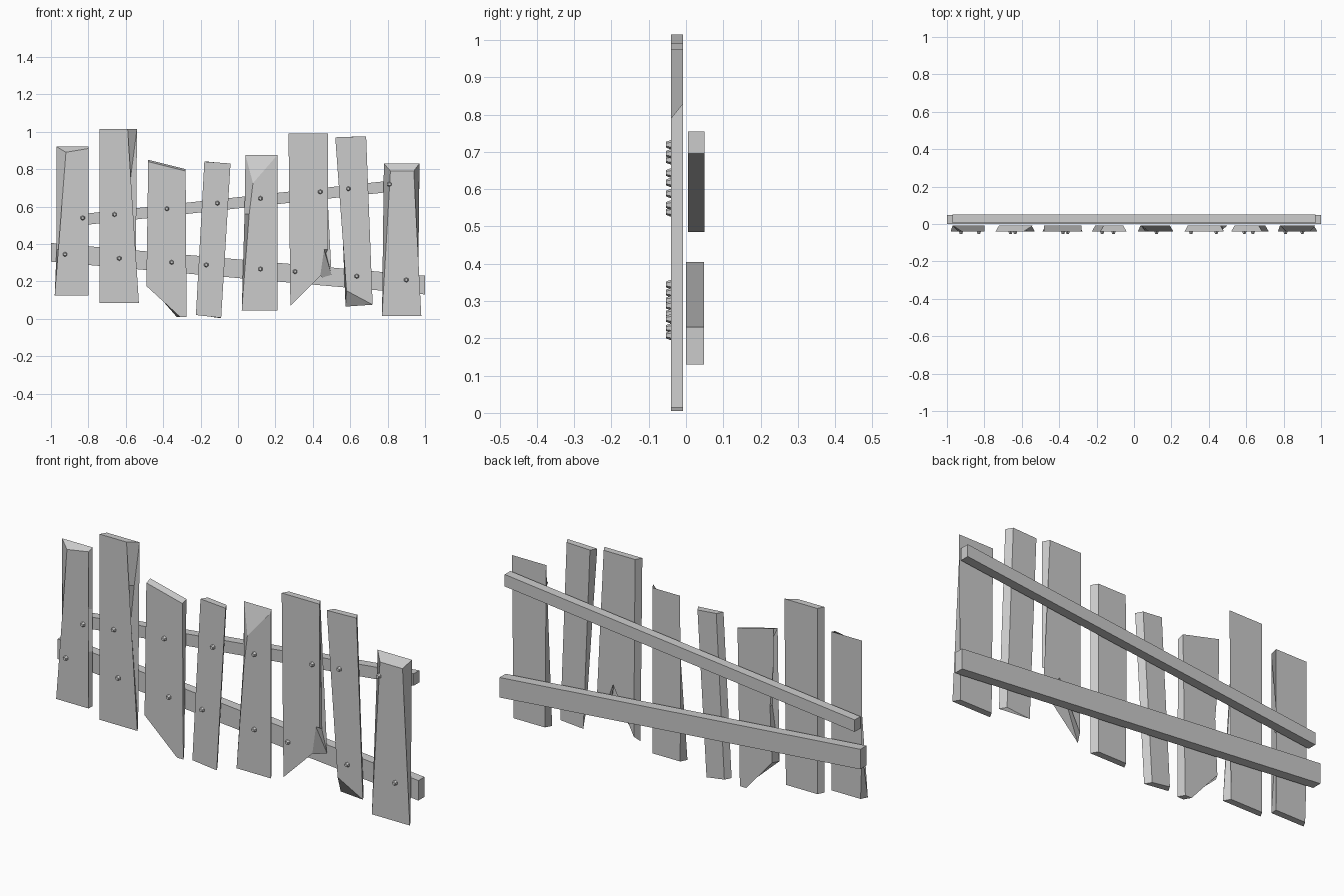
import bpy
import bmesh
from math import radians
from mathutils import Matrix

FRONT, BACK = -0.04, -0.008     # depth range of the planks
INSET = 0.018                   # planks narrow slightly towards the back

cube = bpy.data.objects.get("Cube")
if cube:
    bpy.data.objects.remove(cube, do_unlink=True)

# Single plain grey for wood and nails
grey = bpy.data.materials.new("plain_grey")
grey.use_nodes = True
colour = (0.6, 0.6, 0.6, 1)
grey.diffuse_color = colour
grey.node_tree.nodes["Principled BSDF"].inputs["Base Color"].default_value = colour


def finish(name, bm):
    """Turn a bmesh into a named, coloured object."""
    bmesh.ops.recalc_face_normals(bm, faces=bm.faces[:])
    mesh = bpy.data.meshes.new(name)
    bm.to_mesh(mesh)
    bm.free()
    mesh.materials.append(grey)
    obj = bpy.data.objects.new(name, mesh)
    bpy.context.collection.objects.link(obj)
    return obj


def loft(name, front, back, y_front, y_back):
    """Join a front outline and a back outline of (x, z) points."""
    bm = bmesh.new()
    near = [bm.verts.new((x, y_front, z)) for x, z in front]
    far = [bm.verts.new((x, y_back, z)) for x, z in back]
    bm.faces.new(near)
    bm.faces.new(far[::-1])
    count = len(near)
    for i in range(count):
        j = (i + 1) % count
        bm.faces.new((near[i], far[i], far[j], near[j]))
    bmesh.ops.triangulate(bm, faces=[f for f in bm.faces if len(f.verts) > 4])
    return finish(name, bm)


def plank(name, front, chips=None):
    """Board whose back outline is inset, except at the chipped corners."""
    chips = chips or {}
    middle = (min(x for x, z in front) + max(x for x, z in front)) / 2
    back = []
    for i, (x, z) in enumerate(front):
        inner = x + INSET if x < middle else x - INSET
        back.append(chips.get(i, (inner, z)))
    loft(name, front, back, FRONT, BACK)


def rail(name, left, right, height, y_front, y_back):
    """Sloping cross bar between two end centres."""
    (xa, za), (xb, zb) = left, right
    h = height / 2
    outline = [(xa, za + h), (xb, zb + h), (xb, zb - h), (xa, za - h)]
    loft(name, outline, outline, y_front, y_back)


def nail(name, x, z):
    """Small faceted nail head on the front of a plank."""
    bm = bmesh.new()
    place = Matrix.Translation((x, FRONT - 0.005, z)) @ Matrix.Rotation(radians(90), 4, "X")
    bmesh.ops.create_cone(bm, cap_ends=True, segments=6, radius1=0.014,
                          radius2=0.008, depth=0.016, matrix=place)
    finish(name, bm)


# Planks from the model's right to its left
plank("plank_split_edges",
      [(-0.92, 0.89), (-0.8, 0.91), (-0.85, 0.61), (-0.82, 0.4),
       (-0.8, 0.125), (-0.98, 0.125), (-0.94, 0.37)],
      {0: (-0.97, 0.92), 1: (-0.8, 0.92), 2: (-0.8, 0.61), 3: (-0.8, 0.4),
       4: (-0.8, 0.125), 6: (-0.97, 0.37)})
plank("plank_tall_notched",
      [(-0.74, 1.015), (-0.59, 1.015), (-0.61, 0.79), (-0.57, 0.61),
       (-0.53, 0.085), (-0.74, 0.085)],
      {1: (-0.54, 1.015), 2: (-0.57, 0.79)})
plank("plank_cut_corner",
      [(-0.48, 0.84), (-0.28, 0.79), (-0.275, 0.01), (-0.31, 0.01),
       (-0.49, 0.175), (-0.45, 0.45), (-0.43, 0.735)],
      {0: (-0.48, 0.85), 1: (-0.28, 0.8), 5: (-0.46, 0.45), 6: (-0.48, 0.68)})
plank("plank_narrow",
      [(-0.18, 0.84), (-0.04, 0.83), (-0.09, 0.005), (-0.225, 0.02)])
plank("plank_chipped_top",
      [(0.08, 0.725), (0.21, 0.875), (0.21, 0.045), (0.02, 0.045), (0.06, 0.56)],
      {0: (0.04, 0.875), 4: (0.035, 0.56)})
plank("plank_broken_bottom",
      [(0.27, 0.99), (0.48, 0.99), (0.48, 0.37), (0.46, 0.37),
       (0.44, 0.23), (0.41, 0.42), (0.28, 0.07)],
      {2: (0.47, 0.35), 3: (0.5, 0.235), 4: (0.45, 0.22),
       5: (0.41, 0.33), 6: (0.295, 0.1)})
plank("plank_chipped_bottom",
      [(0.52, 0.97), (0.685, 0.975), (0.72, 0.075), (0.58, 0.15)],
      {3: (0.575, 0.065)})
plank("plank_bevelled",
      [(0.815, 0.79), (0.94, 0.79), (0.98, 0.015), (0.77, 0.015)],
      {0: (0.78, 0.83), 1: (0.97, 0.83)})

# Cross rails behind the planks
rail("upper_rail", (-0.97, 0.515), (0.97, 0.725), 0.06, 0.005, 0.05)
rail("lower_rail", (-1, 0.355), (1, 0.18), 0.1, 0, 0.048)

# Nails: one into each rail on every plank
upper = [-0.83, -0.66, -0.38, -0.11, 0.12, 0.44, 0.59, 0.81]
lower = [-0.925, -0.635, -0.355, -0.17, 0.12, 0.305, 0.635, 0.9]
for i, (xu, xl) in enumerate(zip(upper, lower)):
    nail(f"upper_nail_{i}", xu, 0.63 + 0.11 * xu)
    nail(f"lower_nail_{i}", xl, 0.275 - 0.075 * xl)
